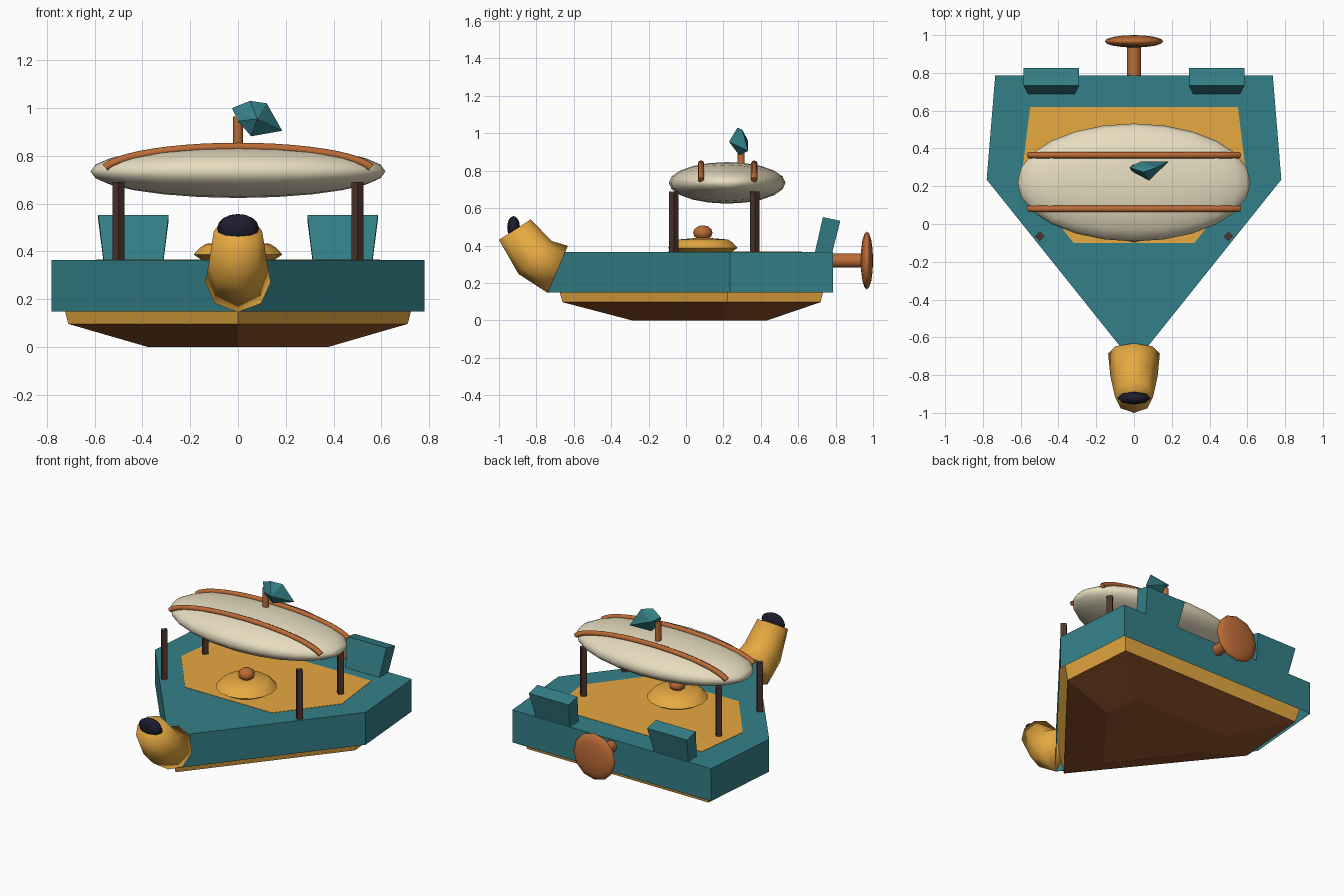
import bpy, bmesh, math
from mathutils import Vector, Matrix

if "Cube" in bpy.data.objects:
    bpy.data.objects.remove(bpy.data.objects["Cube"])


def mat(name, r, g, b):
    m = bpy.data.materials.new(name)
    m.diffuse_color = [((c / 255 + 0.055) / 1.055) ** 2.4 for c in (r, g, b)] + [1]
    m.use_nodes = True
    m.node_tree.nodes["Principled BSDF"].inputs["Base Color"].default_value = m.diffuse_color
    return m


TEAL = mat("teal", 52, 128, 136)
GOLD = mat("gold", 232, 170, 65)
BROWN = mat("hull_brown", 154, 88, 44)
POST = mat("dark_wood", 78, 52, 44)
COPPER = mat("copper", 188, 107, 54)
NAVY = mat("navy", 28, 28, 46)
CREAM = mat("cream", 232, 221, 192)


def finish(name, bm, mats, smooth=None):
    bmesh.ops.recalc_face_normals(bm, faces=bm.faces[:])
    me = bpy.data.meshes.new(name)
    bm.to_mesh(me)
    bm.free()
    for m in mats:
        me.materials.append(m)
    ob = bpy.data.objects.new(name, me)
    bpy.context.collection.objects.link(ob)
    if smooth:
        bpy.ops.object.select_all(action='DESELECT')
        bpy.context.view_layer.objects.active = ob
        ob.select_set(True)
        bpy.ops.object.shade_smooth_by_angle(angle=math.radians(smooth))
    return ob


def loft(name, rings, mats, smooth=None, bands=None, base=True):
    """Skin a stack of equal-length rings, cap the top and optionally the base."""
    bm = bmesh.new()
    vs = [[bm.verts.new(p) for p in ring] for ring in rings]
    n = len(vs[0])
    for k, (a, b) in enumerate(zip(vs, vs[1:])):
        for i in range(n):
            f = bm.faces.new((a[i], a[(i + 1) % n], b[(i + 1) % n], b[i]))
            f.material_index = bands[k] if bands else 0
    if base:
        bm.faces.new(vs[0]).material_index = bands[0] if bands else 0
    bm.faces.new(vs[-1]).material_index = bands[-1] if bands else 0
    return finish(name, bm, mats, smooth)


def ball(name, loc, radii, m, u=16, v=10, smooth=175, rot=Matrix()):
    bm = bmesh.new()
    mtx = Matrix.Translation(loc) @ Matrix.Diagonal((*radii, 1)) @ rot
    bmesh.ops.create_uvsphere(bm, u_segments=u, v_segments=v, radius=1, matrix=mtx)
    return finish(name, bm, [m], smooth)


def ring(center, radius, n, axis, start=0.0):
    """Circle of n points around an axis lying in the y-z plane."""
    axis = Vector(axis).normalized()
    side = Vector((1, 0, 0))
    up = axis.cross(side)
    return [Vector(center) + radius * (math.cos(start + t) * side + math.sin(start + t) * up)
            for t in (2 * math.pi * i / n for i in range(n))]


def outline(bow, wide, wide_y, stern, stern_y, z):
    return [(0, bow, z), (wide, wide_y, z), (stern, stern_y, z),
            (-stern, stern_y, z), (-wide, wide_y, z)]


def plate(name, pts, z0, z1, m):
    return loft(name, [[(x, y, z) for x, y in pts] for z in (z0, z1)], [m])


# Open-bottomed teal hull shell around a flared gold inner hull on a brown keel
loft("hull_shell", [outline(-0.74, 0.78, 0.235, 0.735, 0.785, z) for z in (0.148, 0.365)],
     [TEAL], base=False)
loft("inner_hull", [outline(-0.29, 0.375, 0.20, 0.35, 0.435, 0.0),
                    outline(-0.66, 0.71, 0.22, 0.67, 0.72, 0.097),
                    outline(-0.735, 0.775, 0.234, 0.73, 0.78, 0.355)],
     [BROWN, GOLD], bands=[0, 1])

# Deck inlay
plate("deck", [(-0.32, -0.10), (0.32, -0.10), (0.595, 0.25), (0.55, 0.62),
               (-0.55, 0.62), (-0.595, 0.25)], 0.36, 0.367, GOLD)

# Domed hatch and its knob
loft("hatch", [ring((0, 0.09, z), r, 16, (0, 0, 1)) for z, r in
               ((0.363, 0.15), (0.387, 0.186), (0.415, 0.16), (0.432, 0.135), (0.44, 0.04))],
     [GOLD], 70)
ball("hatch_knob", (0, 0.09, 0.468), (0.052, 0.052, 0.04), COPPER, 10, 6)

# Stern fins, flared and raked backwards
for s in (-1, 1):
    rings = []
    for x0, x1, y0, y1, za, zb in ((0.315, 0.56, 0.685, 0.775, 0.345, 0.335),
                                   (0.29, 0.585, 0.732, 0.825, 0.552, 0.532)):
        rings.append([(s * x0, y0, za), (s * x1, y0, za), (s * x1, y1, zb), (s * x0, y1, zb)])
    loft("stern_fin", rings, [TEAL])

# Square posts turned on edge
for x in (-0.50, 0.50):
    for y in (-0.065, 0.368):
        loft("post", [ring((x, y, z), 0.025, 4, (0, 0, 1)) for z in (0.35, 0.69)], [POST])

# Balloon with two straps
ball("balloon", (0, 0.22, 0.735), (0.617, 0.312, 0.111), CREAM, 20, 12,
     rot=Matrix.Rotation(math.pi / 2, 4, 'Y'))
for y in (0.08, 0.365):
    rings = []
    for i in range(21):
        t = math.radians(168 - 156 * i / 20)
        c = Vector((0.568 * math.cos(t), y, 0.728 + 0.11 * math.sin(t)))
        tan = Vector((0.568 * math.sin(t), 0, -0.11 * math.cos(t))).normalized()
        up = Vector((-tan.z, 0, tan.x))
        rings.append([c + 0.017 * (math.cos(a) * up + math.sin(a) * Vector((0, 1, 0)))
                      for a in (math.pi / 4 * k for k in range(8))])
    loft("balloon_strap", rings, [COPPER], 50)

# Mast with faceted pennant
loft("mast", [ring((0, 0.295, z), 0.02, 10, (0, 0, 1)) for z in (0.80, 0.965)], [COPPER], 50)
bm = bmesh.new()
for p in ((-0.025, 0.30, 1.0), (0.05, 0.275, 1.03), (0.12, 0.30, 1.02), (0.185, 0.332, 0.905),
          (0.055, 0.285, 0.882), (0.08, 0.23, 0.955), (0.035, 0.33, 0.965),
          (0.0, 0.272, 0.945)):
    bm.verts.new(p)
bmesh.ops.convex_hull(bm, input=bm.verts[:])
finish("pennant", bm, [TEAL])

# Propeller shaft and disc
loft("propeller_shaft", [ring((0, y, 0.32), 0.038, 12, (0, 1, 0)) for y in (0.76, 0.965)],
     [COPPER], 50)
ball("propeller", (0, 0.967, 0.32), (0.155, 0.033, 0.155), COPPER, 12, 8,
     rot=Matrix.Rotation(math.pi / 2, 4, 'X'))

# Bent bow funnel with dark plug
sections = (((0, -0.685, 0.272), 0.137, (0, -0.92, 0.39)),
            ((0, -0.807, 0.336), 0.125, (0, -0.70, 0.71)),
            ((0, -0.915, 0.485), 0.101, (0, -0.54, 0.84)))
loft("bow_funnel", [ring(c, r, 8, a) for c, r, a in sections], [GOLD], 175)
ball("funnel_plug", (0, -0.922, 0.498), (0.087, 0.034, 0.059), NAVY, 8, 8)
